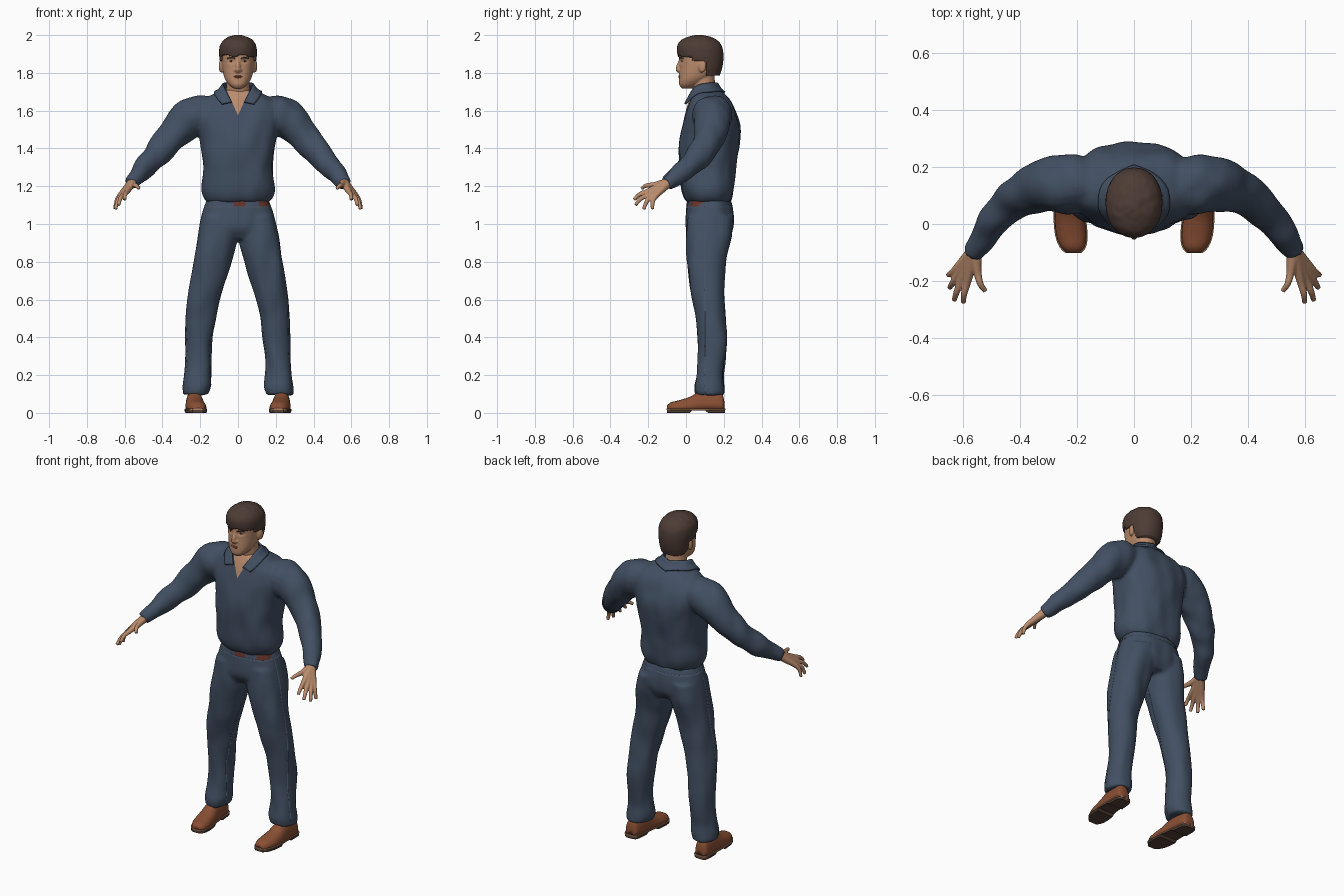
import bpy
import bmesh
import math
from mathutils import Vector, Matrix, noise

old_cube = bpy.data.objects.get("Cube")
if old_cube:
    bpy.data.objects.remove(old_cube, do_unlink=True)


def material(name, r, g, b):
    mat = bpy.data.materials.new(name)
    mat.use_nodes = True
    mat.diffuse_color = (r, g, b, 1)
    shader = next(n for n in mat.node_tree.nodes if n.type == 'BSDF_PRINCIPLED')
    shader.inputs["Base Color"].default_value = (r, g, b, 1)
    shader.inputs["Roughness"].default_value = .8
    return mat


CLOTH = material("navy cloth", .055, .08, .125)
SKIN = material("skin", .5, .265, .155)
HAIR = material("dark brown hair", .075, .045, .036)
LEATHER = material("brown leather", .25, .078, .034)
SOLE = material("dark sole", .09, .05, .035)
WELT = material("tan welt", .42, .22, .13)
BELT = material("belt brown", .13, .035, .025)
LIP = material("lips", .33, .13, .09)
WHITE = material("eye white", .6, .5, .43)
IRIS = material("dark iris", .03, .02, .016)


# ---------- helpers ----------
def interpolate(rows, steps=4):
    """Catmull-Rom interpolation between rows of numbers."""
    out = []
    for i in range(len(rows) - 1):
        a, b, c, d = (rows[max(0, min(len(rows) - 1, i + k))] for k in (-1, 0, 1, 2))
        for s in range(steps):
            t = s / steps
            out.append([q + t / 2 * (r - p + t * (2 * p - 5 * q + 4 * r - w + t * (3 * (q - r) + w - p)))
                        for p, q, r, w in zip(a, b, c, d)])
    return out + [list(rows[-1])]


def skin_rings(bm, rings):
    loops = [[bm.verts.new(p) for p in ring] for ring in rings]
    n = len(loops[0])
    for lo, hi in zip(loops, loops[1:]):
        for i in range(n):
            bm.faces.new((lo[i], lo[(i + 1) % n], hi[(i + 1) % n], hi[i]))
    bm.faces.new(loops[0])
    bm.faces.new(loops[-1])


def oval(power, sides=40):
    for i in range(sides):
        c, s = math.cos(math.tau * i / sides), math.sin(math.tau * i / sides)
        yield (math.copysign(abs(c) ** (2 / power), c), math.copysign(abs(s) ** (2 / power), s))


def stack(bm, rows, power=2.0, side=1):
    """Horizontal sections: height, left edge, right edge, front, back."""
    rings = []
    for z, x0, x1, y0, y1 in interpolate(rows):
        rings.append([(side * ((x0 + x1) / 2 + (x1 - x0) / 2 * c), (y0 + y1) / 2 + (y1 - y0) / 2 * s, z)
                      for c, s in oval(power)])
    skin_rings(bm, rings)


def even_stack(bm, rows, power=2.0):
    stack(bm, [(z, -w, w, y0, y1) for z, w, y0, y1 in rows], power)


def tube(bm, rows, side=1, sides=20):
    """Round sections along a path: x, y, z, radius."""
    rows = interpolate([(side * x, y, z, r) for x, y, z, r in rows])
    pts = [Vector(r[:3]) for r in rows]
    rings = []
    for i, p in enumerate(pts):
        t = (pts[min(i + 1, len(pts) - 1)] - pts[max(i - 1, 0)]).normalized()
        u = t.cross(Vector((0, .2, 1))).normalized()
        v = t.cross(u)
        rings.append([p + rows[i][3] * (u * c + v * s) for c, s in oval(2, sides)])
    skin_rings(bm, rings)


def ball(bm, center, size, tilt=0):
    m = Matrix.Translation(center) @ Matrix.Rotation(tilt, 4, 'Z') @ Matrix.Diagonal((*size, 1))
    bmesh.ops.create_uvsphere(bm, u_segments=24, v_segments=14, radius=1, matrix=m)


def finish(name, bm, *mats):
    bmesh.ops.recalc_face_normals(bm, faces=bm.faces)
    mesh = bpy.data.meshes.new(name)
    bm.to_mesh(mesh)
    bm.free()
    for m in mats:
        mesh.materials.append(m)
    mesh.shade_smooth()
    obj = bpy.data.objects.new(name, mesh)
    bpy.context.scene.collection.objects.link(obj)
    return obj


def fuse(name, bm, voxel, rounds, *mats):
    """Melt overlapping volumes into one smooth surface."""
    obj = finish(name, bm, *mats)
    mod = obj.modifiers.new("fuse", 'REMESH')
    mod.mode, mod.voxel_size, mod.use_smooth_shade = 'VOXEL', voxel, True
    mod = obj.modifiers.new("soften", 'SMOOTH')
    mod.factor, mod.iterations = .5, rounds
    graph = bpy.context.evaluated_depsgraph_get()
    mesh = bpy.data.meshes.new_from_object(obj.evaluated_get(graph))
    obj.modifiers.clear()
    obj.data = mesh
    mesh.materials.clear()
    for m in mats:
        mesh.materials.append(m)
    mesh.shade_smooth()
    return obj


def wrinkle(obj, depth, stretch):
    normals = [v.normal.copy() for v in obj.data.vertices]
    for v, n in zip(obj.data.vertices, normals):
        v.co += n * depth * noise.noise(Vector([a * b for a, b in zip(v.co, stretch)]))


def paint(obj, planes, index):
    """Cut along planes (point, outward normal) and colour what lies behind them all."""
    bm = bmesh.new()
    bm.from_mesh(obj.data)
    for co, no in planes:
        bmesh.ops.bisect_plane(bm, geom=bm.verts[:] + bm.edges[:] + bm.faces[:], plane_co=co, plane_no=no)
    for f in bm.faces:
        mid = f.calc_center_median()
        if all((mid - Vector(co)).dot(Vector(no)) < 0 for co, no in planes):
            f.material_index = index
    bm.to_mesh(obj.data)
    bm.free()


# ---------- shirt with sleeves and open neck ----------
bm = bmesh.new()
even_stack(bm, [(1.115, .16, .005, .235), (1.14, .18, -.01, .245), (1.19, .193, -.022, .255),
                (1.3, .185, -.032, .264), (1.42, .195, -.035, .28), (1.52, .215, -.022, .285),
                (1.6, .225, .0, .262), (1.65, .2, .015, .235), (1.685, .14, .03, .205), (1.71, .08, .045, .18)], 2.5)
for side in (1, -1):
    tube(bm, [(.15, .14, 1.59, .09), (.22, .14, 1.575, .105), (.28, .14, 1.54, .1), (.34, .125, 1.475, .085),
              (.405, .095, 1.4, .075), (.47, .035, 1.325, .063), (.52, -.03, 1.27, .052),
              (.555, -.085, 1.228, .042), (.568, -.105, 1.213, .038)], side)
shirt = fuse("shirt", bm, .01, 5, CLOTH, SKIN)
wrinkle(shirt, .009, (13, 13, 7))
paint(shirt, [((0, 0, 1.575), (1, 0, -.45)), ((0, 0, 1.575), (-1, 0, -.45)), ((0, .07, 0), (0, 1, 0))], 1)

# ---------- shirt collar ----------
bm = bmesh.new()
half = interpolate([(0, .165, 1.745, 0, .2, 1.69), (.07, .12, 1.745, .105, .14, 1.695),
                    (.073, .05, 1.725, .115, .045, 1.672), (.033, .0, 1.645, .085, -.005, 1.635)])
strip = [[-r[0], r[1], r[2], -r[3], r[4], r[5]] for r in half[:0:-1]] + half
grid = [[bm.verts.new(Vector(r[:3]).lerp(Vector(r[3:]), k / 4)) for k in range(5)] for r in strip]
for a, b in zip(grid, grid[1:]):
    for k in range(4):
        bm.faces.new((a[k], a[k + 1], b[k + 1], b[k]))
collar = finish("collar", bm, CLOTH)
mod = collar.modifiers.new("rest on shirt", 'SHRINKWRAP')
mod.target, mod.wrap_mode, mod.offset = shirt, 'OUTSIDE', .006
mod = collar.modifiers.new("thickness", 'SOLIDIFY')
mod.thickness, mod.offset = .01, 0

# ---------- trousers with a glimpse of belt ----------
bm = bmesh.new()
even_stack(bm, [(1.15, .155, .012, .225), (1.1, .175, .002, .243), (1.03, .193, -.002, .255),
                (.97, .2, .002, .25), (.92, .17, .03, .22)], 2.4)
for side in (1, -1):
    stack(bm, [(1.04, .01, .19, .005, .25), (.95, .002, .212, .0, .245), (.88, .012, .226, .0, .228),
               (.8, .036, .24, .005, .212), (.7, .064, .254, .018, .203), (.6, .094, .267, .03, .2),
               (.5, .116, .275, .052, .21), (.4, .132, .28, .063, .218), (.28, .142, .278, .062, .208),
               (.2, .143, .284, .058, .198), (.14, .14, .294, .048, .202), (.095, .155, .292, .052, .204)], 2.2, side)
trousers = fuse("trousers", bm, .01, 5, CLOTH, BELT)
wrinkle(trousers, .008, (14, 14, 6))
for left, right in ((-.025, .04), (.11, .165)):
    paint(trousers, [((left, 0, 0), (-1, 0, 0)), ((right, 0, 0), (1, 0, 0)), ((0, .1, 0), (0, 1, 0)),
                     ((0, 0, 1.125), (0, 0, 1)), ((0, 0, 1.093), (0, 0, -1))], 1)

# ---------- hands ----------
for side, word in ((1, "left"), (-1, "right")):
    bm = bmesh.new()
    wrist = (.562, -.095, 1.218, .026)
    fingers = [((.587, -.205, 1.172), (.6, -.276, 1.128)), ((.606, -.196, 1.157), (.632, -.268, 1.1)),
               ((.62, -.18, 1.148), (.648, -.224, 1.078)), ((.628, -.162, 1.146), (.652, -.178, 1.078)),
               ((.55, -.172, 1.207), (.523, -.235, 1.188))]
    for knuckle, tip in fingers:
        middle = Vector(knuckle).lerp(Vector(tip), .5) + Vector((.004, -.006, .006))
        tube(bm, [wrist, (*Vector(wrist[:3]).lerp(Vector(knuckle), .5), .02), (*knuckle, .0145),
                  (*middle, .0115), (*tip, .009)], side, 14)
    fuse(word + "_hand", bm, .004, 3, SKIN)

# ---------- head, neck, nose and ears ----------
bm = bmesh.new()
even_stack(bm, [(1.6, .07, .05, .18), (1.67, .066, .045, .17), (1.73, .062, .035, .155), (1.82, .06, .03, .15)])
even_stack(bm, [(1.718, .025, -.022, .03), (1.735, .046, -.035, .07), (1.76, .065, -.037, .11),
                (1.79, .077, -.036, .15), (1.83, .084, -.034, .17), (1.87, .087, -.036, .178),
                (1.91, .088, -.034, .18), (1.95, .078, -.015, .165), (1.98, .045, .03, .12)], 2.2)
tube(bm, [(0, -.026, 1.878, .009), (0, -.035, 1.85, .01), (0, -.043, 1.822, .013), (0, -.034, 1.808, .012)])
for side in (1, -1):
    ball(bm, (side * .09, .085, 1.835), (.011, .022, .034), side * -.3)
    ball(bm, (side * .013, -.034, 1.814), (.01, .01, .008))
head = fuse("head", bm, .0045, 4, SKIN)
# eye sockets
for v in head.data.vertices:
    if v.co.y < .02:
        far = ((abs(v.co.x) - .035) / .018) ** 2 + ((v.co.z - 1.862) / .011) ** 2
        v.co.y += .008 * math.exp(-far)

# ---------- face details ----------
bm = bmesh.new()
for side in (1, -1):
    ball(bm, (side * .035, -.011, 1.862), (.014, .012, .0065))
finish("eyes", bm, WHITE)
bm = bmesh.new()
for side in (1, -1):
    ball(bm, (side * .035, -.02, 1.862), (.0055, .005, .0055))
finish("irises", bm, IRIS)
bm = bmesh.new()
for side in (1, -1):
    tube(bm, [(.016, -.033, 1.877, .003), (.038, -.028, 1.881, .004), (.057, -.013, 1.876, .003)], side)
finish("eyebrows", bm, HAIR)
bm = bmesh.new()
ball(bm, (0, -.033, 1.782), (.023, .008, .004))
ball(bm, (0, -.033, 1.776), (.019, .008, .005))
finish("lips", bm, LIP)

# ---------- hair, swept back from the face and around the ears ----------
bm = bmesh.new()
even_stack(bm, [(1.785, .07, .07, .178), (1.82, .088, .0, .19), (1.86, .096, -.03, .197), (1.9, .1, -.046, .198),
                (1.94, .097, -.047, .19), (1.97, .08, -.03, .168), (1.99, .052, .01, .13), (2, .015, .05, .085)], 2.1)
bmesh.ops.subdivide_edges(bm, edges=[e for e in bm.edges if e.is_manifold], cuts=1, use_grid_fill=True)
for v in bm.verts:
    fringe = 1.888 + .006 * math.sin(v.co.x * 70)
    if v.co.z < fringe:
        v.co.y = max(v.co.y, .032 if v.co.z > 1.862 else .105)
    if v.co.z > 1.9:
        v.co.z += .003 * noise.noise(v.co * 40)
finish("hair", bm, HAIR)

# ---------- shoes: upper, welt and sole with heel ----------
last = interpolate([(.203, .235, .022, .06), (.188, .235, .04, .105), (.13, .232, .045, .12), (.07, .23, .048, .112),
                    (.02, .226, .053, .085), (-.04, .22, .053, .066), (-.08, .215, .042, .056), (-.1, .213, .024, .04)])


def shoe_layer(name, side, grow, mat, bottom, top, power):
    layer = bmesh.new()
    rings = []
    for y, x, w, height in last:
        lo, hi = bottom(y), top or height
        rings.append([(side * (x + (w + grow) * c), y * (1 + grow * 6), max(lo, lo + (hi - lo) * s if top is None
                      else (lo + hi) / 2 + (hi - lo) / 2 * s)) for c, s in oval(power, 28)])
    skin_rings(layer, rings)
    shoe = finish(name, layer, mat)
    if top:
        shoe.data.shade_flat()


for side, word in ((1, "left"), (-1, "right")):
    shoe_layer(word + "_shoe_upper", side, 0, LEATHER, lambda y: .02, None, 2.4)
    shoe_layer(word + "_shoe_welt", side, .004, WELT, lambda y: .015, .022, 8)
    shoe_layer(word + "_shoe_sole", side, .003, SOLE, lambda y: .012 if .03 < y < .11 else 0, .016, 8)
